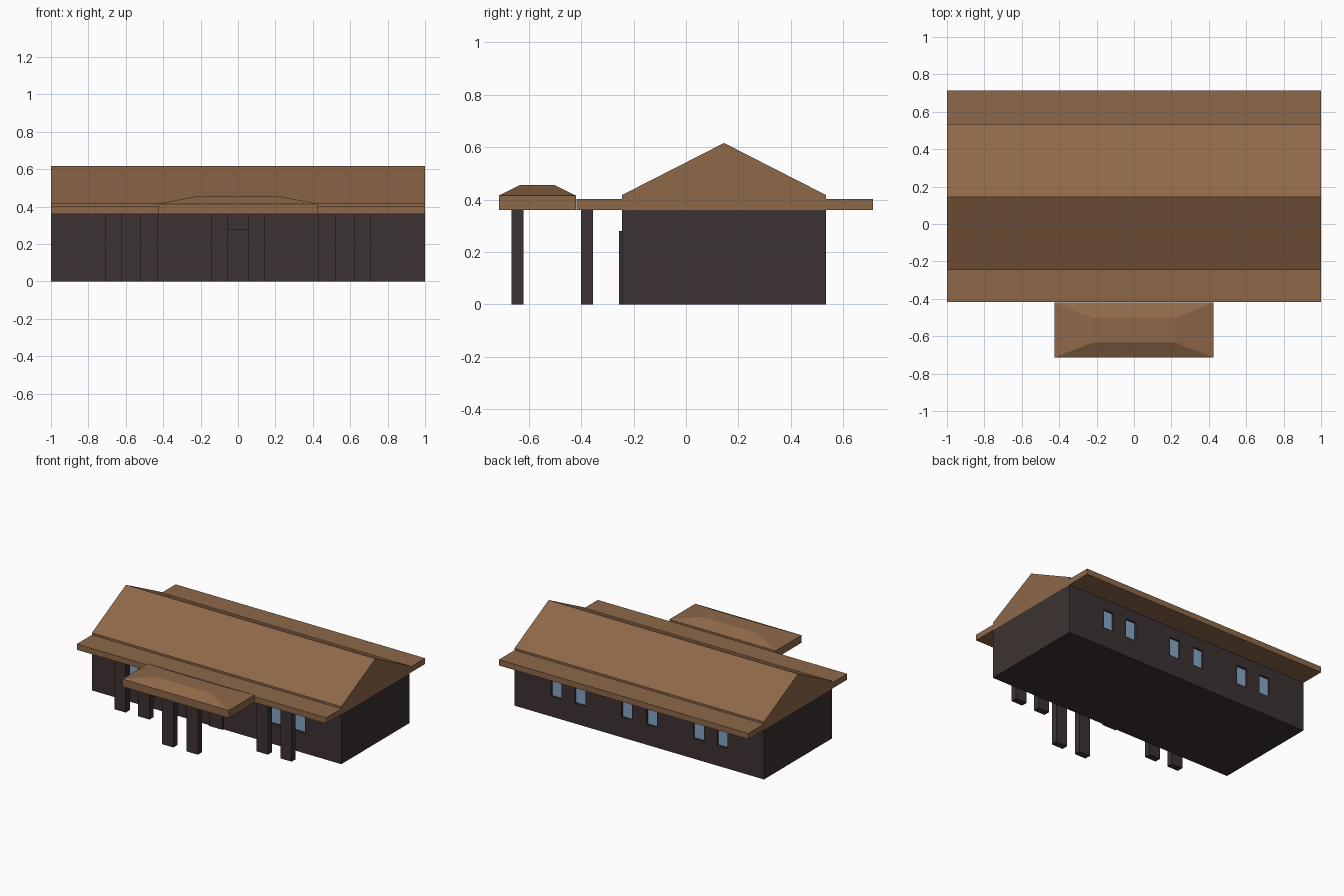
import bpy, bmesh

if "Cube" in bpy.data.objects:
    bpy.data.objects.remove(bpy.data.objects["Cube"])


def material(name, rgb):
    m = bpy.data.materials.new(name)
    m.diffuse_color = (*rgb, 1)
    m.use_nodes = True
    m.node_tree.nodes["Principled BSDF"].inputs["Base Color"].default_value = m.diffuse_color
    return m


ROOF = material("brown_roof", (0.27, 0.138, 0.066))
WALL = material("dark_wall", (0.046, 0.031, 0.032))
GLASS = material("blue_glass", (0.23, 0.38, 0.56))


def finish(name, bm, mat):
    bmesh.ops.recalc_face_normals(bm, faces=bm.faces)
    me = bpy.data.meshes.new(name)
    bm.to_mesh(me)
    bm.free()
    if mat:
        me.materials.append(mat)
    ob = bpy.data.objects.new(name, me)
    bpy.context.collection.objects.link(ob)
    return ob


def add_box(bm, x, y, z):
    """Box from (min, max) ranges; returns its vertices."""
    verts = bmesh.ops.create_cube(bm, size=1)["verts"]
    for v in verts:
        for i, (lo, hi) in enumerate((x, y, z)):
            v.co[i] = hi if v.co[i] > 0 else lo
    return verts


def box(name, x, y, z, mat):
    bm = bmesh.new()
    add_box(bm, x, y, z)
    return finish(name, bm, mat)


FRONT, BACK, EAVE = -0.245, 0.535, 0.36
MID = (FRONT + BACK) / 2

# Main body
walls = box("walls", (-1, 1), (FRONT, BACK), (0, EAVE), WALL)

# Window recesses on front and back, with glass plates at the bottom of each
D, W, Z = 0.018, 0.042, (0.147, 0.283)
cut = bmesh.new()
for side, face, s in (("front", FRONT, 1), ("back", BACK, -1)):
    for x in (-0.665, -0.475, -0.1, 0.1, 0.475, 0.665):
        xr = (x - W, x + W)
        add_box(cut, xr, sorted((face - s * 0.02, face + s * D)), Z)
        box(side + "_window", xr, sorted((face + s * (D - 0.003), face + s * (D + 0.002))), Z, GLASS)
cutter = finish("window_cutter", cut, WALL)
cutter.hide_render = True
mod = walls.modifiers.new("window_recesses", "BOOLEAN")
mod.operation, mod.solver, mod.object = "DIFFERENCE", "EXACT", cutter
bpy.context.view_layer.objects.active = walls
bpy.ops.object.modifier_apply(modifier=mod.name)
bpy.data.objects.remove(cutter)

# Front door
box("door", (-0.055, 0.055), (FRONT - 0.011, FRONT + 0.002), (0, 0.28), WALL)

# Wide flat eave slab
box("eave_slab", (-1, 1), (-0.418, 0.714), (EAVE, 0.402), ROOF)

# Gable roof: house-shaped profile extruded along x
bm = bmesh.new()
profile = [(FRONT, 0.402), (BACK, 0.402), (BACK, 0.417), (MID, 0.616), (FRONT, 0.417)]
end = bm.faces.new([bm.verts.new((-1, y, z)) for y, z in profile])
ext = bmesh.ops.extrude_face_region(bm, geom=[end])["geom"]
bmesh.ops.translate(bm, vec=(2, 0, 0), verts=[g for g in ext if isinstance(g, bmesh.types.BMVert)])
finish("gable_roof", bm, ROOF)

# Porch roof: slab with a low, flat-topped hip
PX, PY = 0.426, (-0.714, -0.419)
box("porch_slab", (-PX, PX), PY, (EAVE, 0.415), ROOF)
bm = bmesh.new()
for v in add_box(bm, (-PX, PX), PY, (0.415, 0.456)):
    if v.co.z > 0.43:
        v.co.x = 0.218 if v.co.x > 0 else -0.218
        v.co.y = -0.503 if v.co.y > -0.55 else -0.633
finish("porch_hip", bm, ROOF)

# Column pairs: the middle pair carries the porch, the outer pairs the eave
for x, y in ((-0.665, -0.377), (-0.475, -0.377), (-0.098, -0.642),
             (0.098, -0.642), (0.475, -0.377), (0.665, -0.377)):
    box("column", (x - 0.045, x + 0.045), (y - 0.023, y + 0.023), (0, EAVE), WALL)
